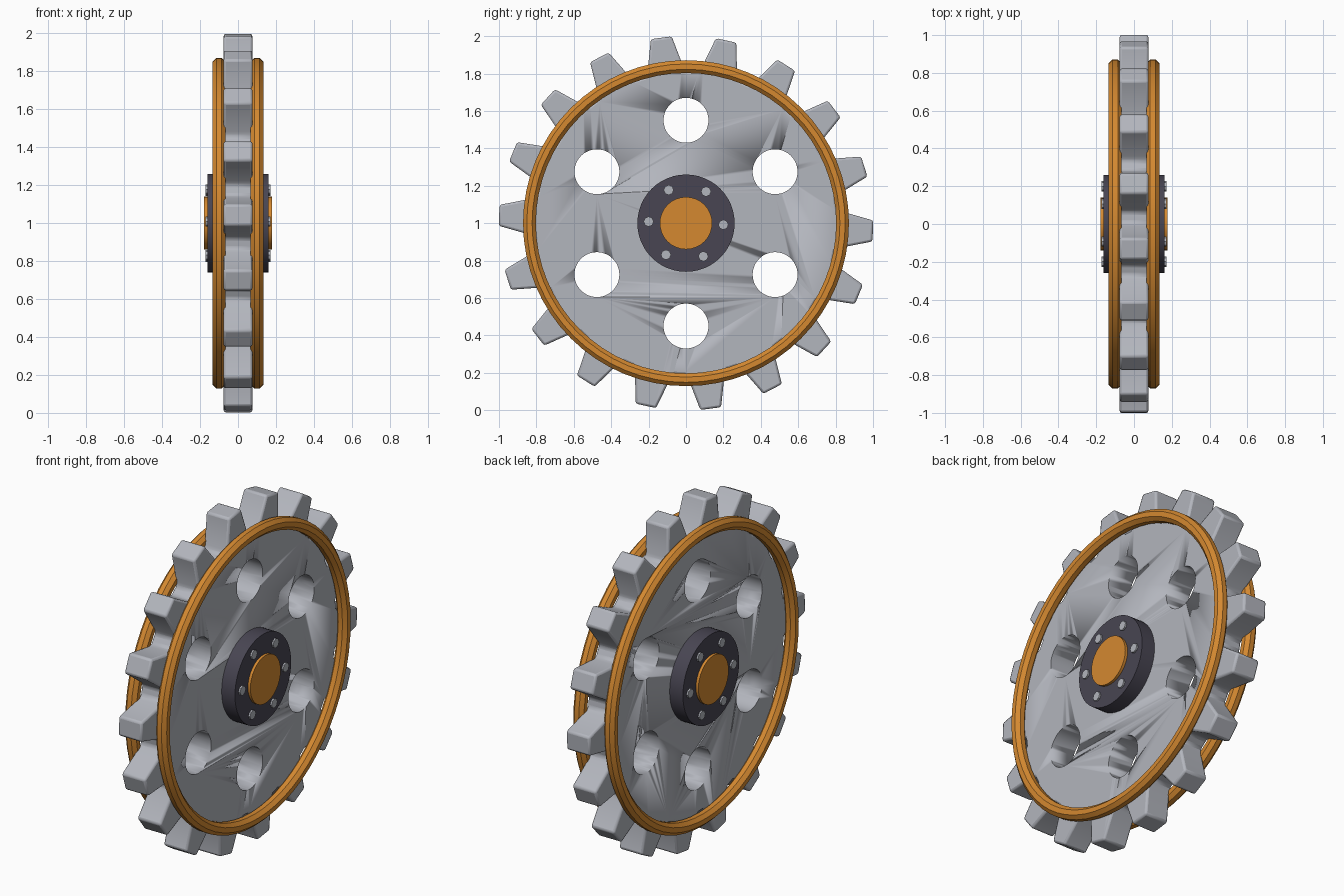
import bpy, bmesh, math
from mathutils import Matrix, Vector

if "Cube" in bpy.data.objects:
    bpy.data.objects.remove(bpy.data.objects["Cube"])

AXLE = Vector((0, 0, 1))
TILT = math.radians(-2.4)   # rotation of teeth and bolts
HALF = 0.076                # half width of the gear


def material(name, rgb):
    m = bpy.data.materials.new(name)
    m.diffuse_color = (*rgb, 1)
    m.use_nodes = True
    m.node_tree.nodes["Principled BSDF"].inputs["Base Color"].default_value = m.diffuse_color
    return m


STEEL = material("light steel", (0.45, 0.465, 0.51))
ORANGE = material("orange", (0.66, 0.25, 0.03))
DARK = material("dark iron", (0.065, 0.06, 0.085))


def make(name, bm, mat, angle=30):
    bmesh.ops.recalc_face_normals(bm, faces=bm.faces)
    me = bpy.data.meshes.new(name)
    bm.to_mesh(me)
    bm.free()
    ob = bpy.data.objects.new(name, me)
    bpy.context.collection.objects.link(ob)
    ob.location = AXLE
    if mat:
        me.materials.append(mat)
    bpy.ops.object.select_all(action='DESELECT')
    bpy.context.view_layer.objects.active = ob
    ob.select_set(True)
    bpy.ops.object.shade_smooth_by_angle(angle=math.radians(angle))
    return ob


def add_disc(bm, r, x0, x1, sides, y=0, z=0):
    # cylinder along x between x0 and x1
    mat = Matrix.Translation(((x0 + x1) / 2, y, z)) @ Matrix.Rotation(math.pi / 2, 4, 'Y')
    bmesh.ops.create_cone(bm, cap_ends=True, segments=sides, radius1=r, radius2=r,
                          depth=abs(x1 - x0), matrix=mat)


def bevel(ob, width, segments=2, angle=30):
    b = ob.modifiers.new("rounded edges", 'BEVEL')
    b.width, b.segments = width, segments
    b.limit_method, b.angle_limit = 'ANGLE', math.radians(angle)


# Toothed wheel: one tooth outline repeated around the axle
TOOTH = [(0.80, -0.115), (0.825, -0.098), (1.0, -0.056),
         (1.0, 0.056), (0.825, 0.098), (0.80, 0.115)]
bm = bmesh.new()
outline = []
for k in range(18):
    a = TILT + k * math.radians(20)
    for r, w in TOOTH:
        outline.append(bm.verts.new((-HALF, r * math.cos(a) - w * math.sin(a),
                                     r * math.sin(a) + w * math.cos(a))))
face = bm.faces.new(outline)
ext = bmesh.ops.extrude_face_region(bm, geom=[face])
bmesh.ops.translate(bm, vec=(2 * HALF, 0, 0),
                    verts=[v for v in ext["geom"] if isinstance(v, bmesh.types.BMVert)])
wheel = make("toothed_wheel", bm, STEEL)
bevel(wheel, 0.012)

# Six round lightening holes
bm = bmesh.new()
for k in range(6):
    a = math.radians(30 + 60 * k)
    add_disc(bm, 0.12, -0.3, 0.3, 48, 0.55 * math.cos(a), 0.55 * math.sin(a))
cutter = make("hole_cutter", bm, STEEL)
cutter.hide_render = True
cutter.hide_viewport = True
cut = wheel.modifiers.new("holes", 'BOOLEAN')
cut.operation, cut.solver, cut.object = 'DIFFERENCE', 'EXACT', cutter

# Parts on both faces
for side, s in (("right", 1), ("left", -1)):
    # Octagonal-section guard ring
    bm = bmesh.new()
    N = 64
    loops = []
    for i in range(N):
        a = 2 * math.pi * i / N
        loop = []
        for j in range(8):
            t = math.radians(22.5 + 45 * j)
            r = 0.837 + 0.037 * math.cos(t)
            loop.append(bm.verts.new((s * (0.1 + 0.037 * math.sin(t)),
                                      r * math.cos(a), r * math.sin(a))))
        loops.append(loop)
    for i in range(N):
        p, q = loops[i], loops[(i + 1) % N]
        for j in range(8):
            k = (j + 1) % 8
            bm.faces.new((p[j], p[k], q[k], q[j]))
    make(side + "_guard_ring", bm, ORANGE)

    # Hub flange and axle cap
    bm = bmesh.new()
    add_disc(bm, 0.26, s * 0.05, s * 0.162, 48)
    make(side + "_hub_flange", bm, DARK)
    bm = bmesh.new()
    add_disc(bm, 0.14, s * 0.1, s * 0.178, 32)
    make(side + "_axle_cap", bm, ORANGE)

    # Ring of six bolts
    bm = bmesh.new()
    for k in range(6):
        a = TILT + k * math.radians(60)
        add_disc(bm, 0.027, s * 0.14, s * 0.172, 8, 0.2 * math.cos(a), 0.2 * math.sin(a))
    make(side + "_bolts", bm, STEEL)
